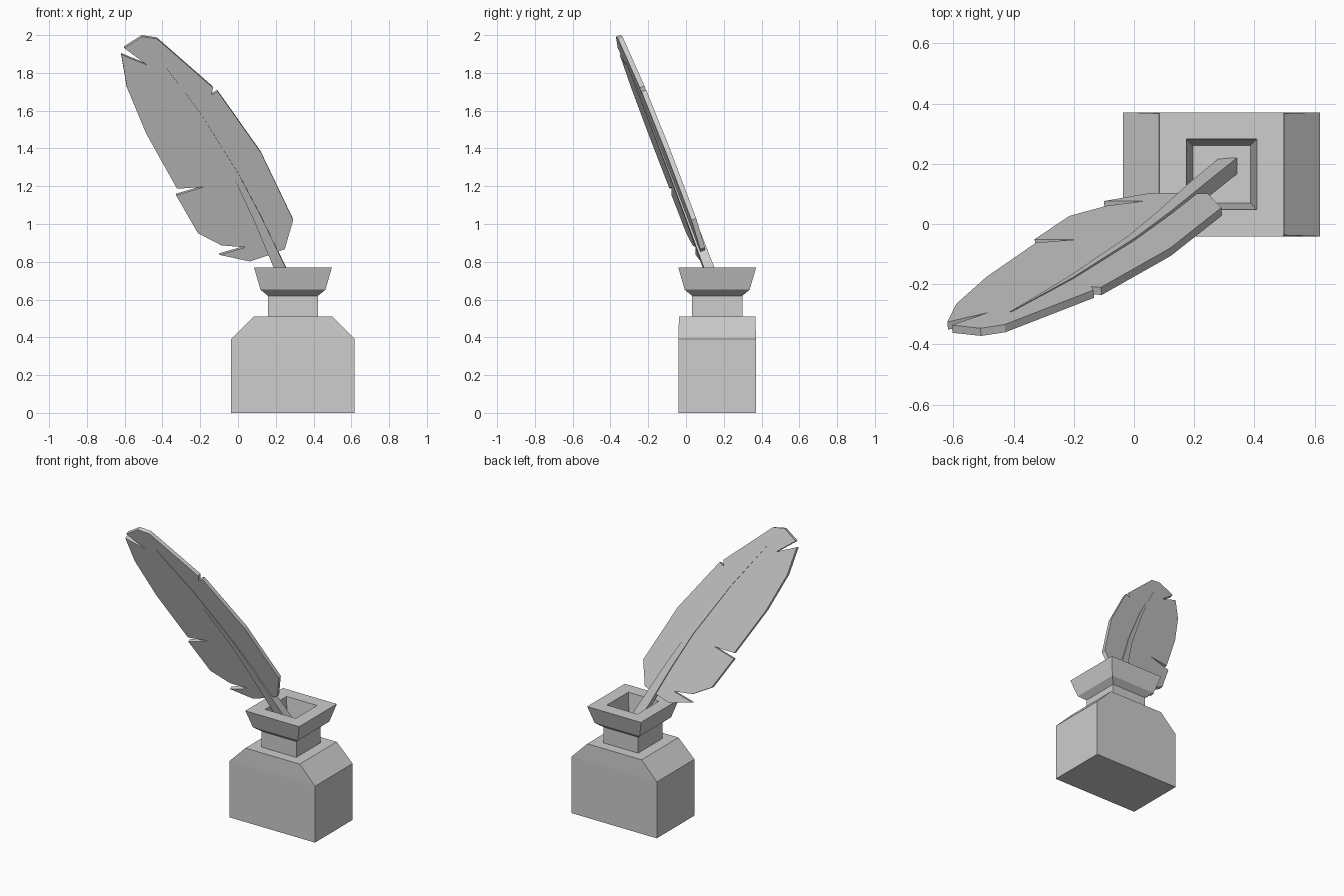
import bpy, bmesh
from mathutils import Vector

cube = bpy.data.objects.get("Cube")
if cube:
    bpy.data.objects.remove(cube, do_unlink=True)

grey = bpy.data.materials.new("plain_grey")
grey.use_nodes = True
grey.diffuse_color = (0.61, 0.61, 0.61, 1)
grey.node_tree.nodes["Principled BSDF"].inputs["Base Color"].default_value = grey.diffuse_color


def finish(name, bm):
    bmesh.ops.recalc_face_normals(bm, faces=bm.faces)
    mesh = bpy.data.meshes.new(name)
    bm.to_mesh(mesh)
    bm.free()
    mesh.materials.append(grey)
    obj = bpy.data.objects.new(name, mesh)
    bpy.context.collection.objects.link(obj)
    return obj


def loft(name, rings):
    """Bridge a list of equal-sized point loops and cap both ends."""
    bm = bmesh.new()
    loops = [[bm.verts.new(p) for p in ring] for ring in rings]
    n = len(loops[0])
    for a, b in zip(loops, loops[1:]):
        for i in range(n):
            j = (i + 1) % n
            bm.faces.new((a[i], a[j], b[j], b[i]))
    bm.faces.new(loops[0])
    bm.faces.new(loops[-1])
    return finish(name, bm)


CORNERS = ((-1, -1), (1, -1), (1, 1), (-1, 1))


def box_ring(hx, hy, z):
    return [(0.291 + sx * hx, 0.165 + sy * hy, z) for sx, sy in CORNERS]


# Ink bottle with sloped shoulders
loft("bottle", [box_ring(0.327, 0.206, 0), box_ring(0.327, 0.206, 0.39),
                box_ring(0.208, 0.202, 0.51)])

# Neck, flared lip and hollow opening in one profile
neck = [(0.133, 0.51), (0.133, 0.62), (0.172, 0.652), (0.206, 0.77),
        (0.117, 0.77), (0.095, 0.58)]
loft("neck_and_lip", [box_ring(h, h, z) for h, z in neck])

# Leaning plane of the feather
THICK = 0.027
NORMAL = Vector((0.1, -1, -0.33)).normalized()


def on_plane(x, z, depth=0.0):
    return Vector((x, 0.365 - 0.33 * z + 0.1 * x, z)) + NORMAL * depth


# Feather vane with notched outline
outline = [(0.29, 1.03), (0.245, 0.875), (0.15, 0.84), (0.06, 0.81),
           (-0.1, 0.845), (0.04, 0.885), (-0.09, 0.895), (-0.215, 0.96),
           (-0.33, 1.16), (-0.18, 1.205), (-0.325, 1.195), (-0.49, 1.49),
           (-0.59, 1.73), (-0.62, 1.905), (-0.485, 1.85), (-0.605, 1.94),
           (-0.51, 2.0), (-0.43, 1.988), (-0.135, 1.73), (-0.142, 1.692),
           (-0.11, 1.71), (0.12, 1.385)]
loft("feather_vane", [[on_plane(x, z, d) for x, z in outline] for d in (0, THICK)])

# Tapering quill shaft running into the opening
path = [(0.315, 0.57), (0.215, 0.785), (0.1, 1.04), (-0.01, 1.26),
        (-0.21, 1.59), (-0.41, 1.868)]
widths = [0.03, 0.029, 0.022, 0.016, 0.01, 0.002]
rings = []
for i, ((x, z), w) in enumerate(zip(path, widths)):
    before, after = path[max(i - 1, 0)], path[min(i + 1, len(path) - 1)]
    along = on_plane(*after) - on_plane(*before)
    side = along.cross(NORMAL).normalized()
    centre = on_plane(x, z, THICK / 2)
    half = THICK / 2 + 0.001 + w * 0.4
    rings.append([centre + side * sx * w + NORMAL * sy * half for sx, sy in CORNERS])
loft("quill_shaft", rings)
